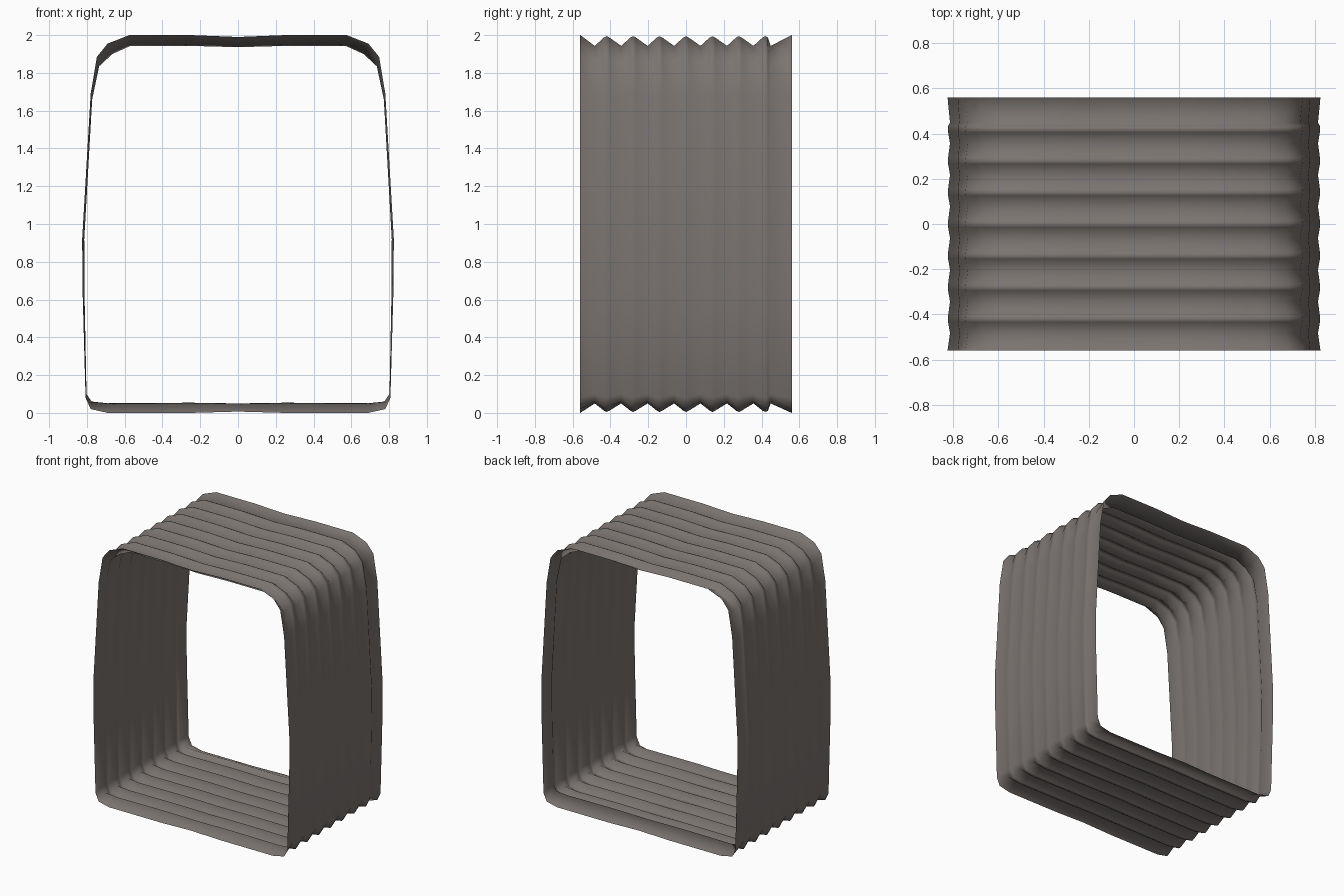
import bpy
import bmesh

old = bpy.data.objects.get("Cube")
if old:
    bpy.data.objects.remove(old, do_unlink=True)

# Rubber material
rubber = bpy.data.materials.new("warm grey rubber")
rubber.use_nodes = True
colour = (0.195, 0.175, 0.163, 1)
rubber.diffuse_color = colour
bsdf = rubber.node_tree.nodes["Principled BSDF"]
bsdf.inputs["Base Color"].default_value = colour
bsdf.inputs["Roughness"].default_value = 0.8

# Half outlines (x, z) of a fold crest and a fold valley, top centre to bottom centre
CREST = [(0, 1.99), (0.25, 2.0), (0.575, 2.0), (0.69, 1.955), (0.747, 1.885),
         (0.78, 1.69), (0.825, 0.92), (0.823, 0.65), (0.807, 0.08),
         (0.78, 0.02), (0.69, 0.0), (0.25, 0.0), (0, 0.007)]
VALLEY = [(0, 1.936), (0.25, 1.943), (0.57, 1.943), (0.665, 1.9), (0.735, 1.835),
          (0.772, 1.66), (0.814, 0.92), (0.813, 0.65), (0.802, 0.1),
          (0.775, 0.06), (0.69, 0.051), (0.25, 0.054), (0, 0.05)]


def full_loop(half):
    return half + [(-x, z) for x, z in reversed(half[1:-1])]


# Stations along the depth: (y, fold depth from 0 = crest to 1 = valley)
FOLDS, HALF_DEPTH = 8, 0.56
pitch = 2 * HALF_DEPTH / FOLDS
stations = [(-HALF_DEPTH, 0)]
for i in range(FOLDS):
    start = -HALF_DEPTH + i * pitch
    last = i == FOLDS - 1
    stations.append((start + pitch * (0.2 if last else 0.55), 1))
    if last:
        stations.append((HALF_DEPTH, 0))
    else:
        # Slightly rounded crest
        stations += [(start + pitch - 0.014, 0.22), (start + pitch, 0.1),
                     (start + pitch + 0.014, 0.22)]

# Pleated sleeve, one open skin lofted through the stations
bm = bmesh.new()
rings = []
for y, t in stations:
    rings.append([bm.verts.new((a + (c - a) * t, y, b + (d - b) * t))
                  for (a, b), (c, d) in zip(full_loop(CREST), full_loop(VALLEY))])
for r0, r1 in zip(rings, rings[1:]):
    n = len(r0)
    for j in range(n):
        k = (j + 1) % n
        bm.faces.new((r0[j], r1[j], r1[k], r0[k])).smooth = True

# Make every face point outward
bm.normal_update()
centre_z = 1.0
top = max(bm.faces, key=lambda f: f.calc_center_median().z)
if top.normal.z < 0:
    bmesh.ops.reverse_faces(bm, faces=bm.faces[:])

mesh = bpy.data.meshes.new("bellows_sleeve")
bm.to_mesh(mesh)
bm.free()
mesh.materials.append(rubber)
sleeve = bpy.data.objects.new("bellows_sleeve", mesh)
bpy.context.collection.objects.link(sleeve)
